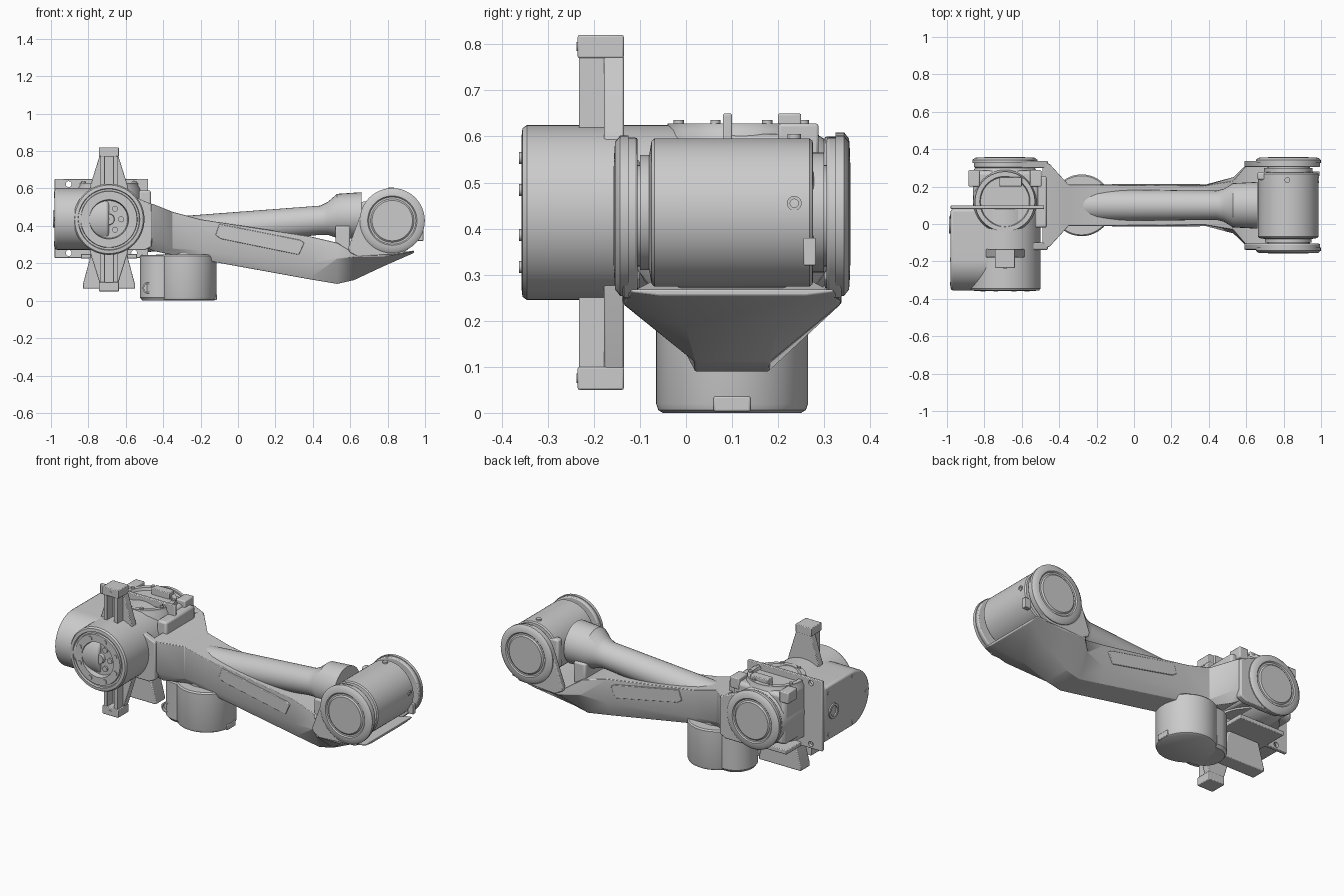
import bpy, bmesh
from math import sin, cos, pi

if "Cube" in bpy.data.objects:
    bpy.data.objects.remove(bpy.data.objects["Cube"])

YC = 0.10                     # centre plane of the arm
ELBOW = (0.825, 0.428)        # x, z of the right joint
WRIST = (-0.69, 0.435)        # x, z of the left joint


def place(axis, u, v, t):
    return {'X': (t, u, v), 'Y': (u, t, v), 'Z': (u, v, t)}[axis]


def finish(name, bm, bevel=0):
    bmesh.ops.recalc_face_normals(bm, faces=bm.faces)
    me = bpy.data.meshes.new(name)
    bm.to_mesh(me)
    bm.free()
    ob = bpy.data.objects.new(name, me)
    bpy.context.collection.objects.link(ob)
    if bevel:
        m = ob.modifiers.new("bevel", 'BEVEL')
        m.width, m.segments = bevel, 2
        m.limit_method, m.angle_limit = 'ANGLE', 0.7
    return ob


def circle(c, r, n=48):
    return [(c[0] + r * cos(2 * pi * i / n), c[1] + r * sin(2 * pi * i / n)) for i in range(n)]


def loft(name, rings, bevel=0):
    bm = bmesh.new()
    vs = [[bm.verts.new(p) for p in ring] for ring in rings]
    n = len(vs[0])
    for a, b in zip(vs, vs[1:]):
        for i in range(n):
            j = (i + 1) % n
            bm.faces.new((a[i], a[j], b[j], b[i]))
    bm.faces.new(vs[0])
    bm.faces.new(vs[-1])
    return finish(name, bm, bevel)


def lathe(name, axis, c, profile, n=48, bevel=0):
    """profile: (radius, position along axis)"""
    return loft(name, [[place(axis, u, v, t) for u, v in circle(c, r, n)] for r, t in profile], bevel)


def hull(name, axis, pts, t0, t1, bevel=0):
    """Convex outline extruded along an axis."""
    bm = bmesh.new()
    for t in (t0, t1):
        for u, v in pts:
            bm.verts.new(place(axis, u, v, t))
    out = bmesh.ops.convex_hull(bm, input=bm.verts)
    junk = [g for g in out["geom_interior"] + out["geom_unused"] if isinstance(g, bmesh.types.BMVert)]
    bmesh.ops.delete(bm, geom=list(set(junk)), context='VERTS')
    bmesh.ops.dissolve_limit(bm, angle_limit=0.01, verts=bm.verts, edges=bm.edges)
    return finish(name, bm, bevel)


def box(name, x0, x1, y0, y1, z0, z1, bevel=0):
    return hull(name, 'Z', [(x0, y0), (x1, y0), (x1, y1), (x0, y1)], z0, z1, bevel)


def cut(ob, cutters):
    for c in cutters:
        m = ob.modifiers.new("cut", 'BOOLEAN')
        m.operation, m.object, m.solver = 'DIFFERENCE', c, 'EXACT'
        c.hide_render = True
        c.hide_set(True)


# Lower link beam: x, bottom half width and z, middle half width and z, top half width and z
beam = [(-0.49, .19, .285, .235, .36, .235, .525), (-0.45, .17, .265, .22, .33, .22, .515),
        (-0.35, .09, .245, .11, .28, .11, .475), (-0.20, .085, .22, .11, .27, .11, .435),
        (0.38, .08, .115, .11, .20, .105, .345), (0.53, .08, .09, .15, .225, .13, .31),
        (0.62, .08, .11, .235, .235, .235, .255), (0.78, .10, .185, .235, .235, .235, .245),
        (0.94, .16, .255, .22, .262, .22, .268)]
loft("link_beam", [[(x, YC + s * w, z) for s, w, z in
                    ((-1, wb, zb), (1, wb, zb), (1, wm, zm), (1, wt, zt), (-1, wt, zt), (-1, wm, zm))]
                   for x, wb, zb, wm, zm, wt, zt in beam], 0.008)

# Inner tube with flared socket, running over the beam
tube = [(-0.48, .35, .09), (-0.25, .37, .086), (0.44, .43, .078), (0.48, .44, .088),
        (0.53, .453, .118), (0.66, .455, .125)]
loft("link_tube", [[(x, YC + u, z + v) for u, v in circle((0, 0), r, 32)] for x, z, r in tube])
box("tube_saddle", 0.52, 0.60, -0.02, 0.22, 0.27, 0.40, 0.01)

# Forks, end caps and side panels, mirrored about the arm plane
for s, side in ((-1, "front"), (1, "back")):
    def yy(d):
        return YC + s * d
    hull("elbow_fork_" + side, 'Y', circle(ELBOW, .170) + [(.59, .285), (.595, .26), (.64, .235), (.88, .25)],
         yy(.205), yy(.238), 0.006)
    hull("wrist_fork_" + side, 'Y', circle(WRIST, .165) + [(-.46, .515), (-.46, .29), (-.50, .27)],
         yy(.20), yy(.238), 0.006)
    for nm, c in (("elbow", ELBOW), ("wrist", WRIST)):
        lathe(f"{nm}_cap_{side}", 'Y', c,
              [(.174, yy(.225)), (.174, yy(.243)), (.160, yy(.254)), (.132, yy(.256)), (.126, yy(.250)),
               (.116, yy(.250)), (.108, yy(.257)), (.01, yy(.257))])
        lathe(f"{nm}_bearing_{side}", 'Y', c, [(.11, yy(.16)), (.11, yy(.22))])
    hull("side_panel_" + side, 'Y', [(-.10, .41), (.33, .325), (.355, .31), (.325, .245), (-.09, .33), (-.12, .35)],
         yy(.09), yy(.113), 0.003)

# Elbow motor drum
lathe("elbow_drum", 'Y', (.825, .435),
      [(.125, -.10), (.125, -.08), (.155, -.075), (.161, -.068), (.161, .268), (.155, .275), (.13, .276), (.13, .30)], 64)
box("drum_connector", .955, .992, .255, .282, .32, .38, 0.003)
box("drum_rib", .66, .95, .235, .278, .36, .53, 0.01)
lathe("drum_port", 'X', (.235, .455), [(.016, .95), (.016, .989), (.009, .989), (.009, .980)], 20)
lathe("drum_screw", 'Z', (.82, .235), [(.015, .55), (.015, .605)], 16)

# Base can with side lobe
can = [(.150, 0), (.160, .006), (.165, .02), (.165, .238), (.158, .246)]
lathe("base_can", 'Z', (-.28, YC), can, 64)
loft("base_lobe", [[(max(-1, cos(a)) * (.115 - d) - .41 + (.12 if cos(a) > 0 else 0), YC + sin(a) * (.12 - d), z)
                    for a in [2 * pi * i / 40 for i in range(40)]]
                   for d, z in ((.012, .002), (0, .018), (0, .238), (.006, .245))])
lathe("base_port", 'Y', (-.48, .068), [(.03, .05), (.03, -.005), (.022, -.005), (.022, .01)], 24)
box("base_connector", -.15, -.113, .06, .14, .003, .036, 0.004)
lathe("base_neck", 'Z', (-.29, YC), [(.10, .24), (.10, .32)])

# Wrist gear body between the forks
lathe("wrist_core", 'Y', WRIST, [(.172, .0), (.172, .28), (.16, .30)])
lathe("wrist_turret", 'Z', (-.69, .12),
      [(.17, .29), (.17, .60), (.16, .615), (.16, .628), (.135, .628), (.13, .612), (.02, .612)], 64)
box("wrist_block", -.86, -.51, .08, .285, .30, .605, 0.02)
for x in (-.855, -.525):
    box("wrist_lug", x - .03, x + .03, .20, .288, .56, .628, 0.006)
box("wrist_clip", -.72, -.60, .20, .25, .60, .65, 0.004)
box("wrist_side_bracket", -.53, -.465, -.02, .255, .33, .59, 0.012)
for i in range(8):
    a = pi * (i + .5) / 4
    lathe("turret_bolt", 'Z', (-.69 + .147 * cos(a), .12 + .147 * sin(a)), [(.011, .62), (.011, .636)], 12)

# Mounting plate with four corner holes
plate = box("mounting_plate", -.98, -.48, .08, .10, .228, .65, 0.004)
cut(plate, [lathe("hole_cutter", 'Y', (x, z), [(.016, .05), (.016, .13)], 20)
            for x in (-.905, -.555) for z in (.255, .623)])

# Tool motor housing: drum facing front plus a round-nosed side box
lathe("tool_drum", 'Y', WRIST,
      [(.19, .08), (.19, -.345), (.183, -.355), (.165, -.357), (.162, -.345), (.152, -.345),
       (.150, -.357), (.105, -.357), (.10, -.325), (.03, -.325), (.028, -.345), (.01, -.345)], 64)
hull("tool_side_housing", 'X', circle((-.190, .437), .165) + [(.08, .602), (.08, .272)], -.98, -.69, 0.012)
lathe("side_port", 'X', (-.005, .437), [(.045, -.97), (.045, -.988), (.03, -.988), (.03, -.98)], 24)
for y, z in ((.04, .56), (.04, .31), (-.19, .575), (-.19, .30), (-.32, .437)):
    lathe("side_screw", 'X', (y, z), [(.010, -.97), (.010, -.984)], 12)
for i in range(8):
    a = pi * (i + .5) / 4
    lathe("flange_bolt", 'Y', (WRIST[0] + .128 * cos(a), WRIST[1] + .128 * sin(a)),
          [(.013, -.35), (.013, -.362)], 12)
for i in range(6):
    a = pi * i / 3
    lathe("hub_bolt", 'Y', (WRIST[0] + .065 * cos(a), WRIST[1] + .065 * sin(a)), [(.016, -.32), (.016, -.335)], 12)

# Tool arms above and below the drum, mirrored in z
for s, nm in ((1, "upper"), (-1, "lower")):
    def zz(d):
        return WRIST[1] + s * d
    x = WRIST[0]
    box(nm + "_tool_head", x - .053, x + .053, -.235, -.135, *sorted((zz(.335), zz(.385))), 0.004)
    hull(nm + "_tool_web", 'Y', [(x - .05, zz(.34)), (x + .05, zz(.34)), (x + .10, zz(.18)), (x + .115, zz(.10)),
                                 (x - .115, zz(.10)), (x - .10, zz(.18))], -.178, -.135, 0.004)
    for e in (-1, 1):
        box(nm + "_tool_rail", x + e * .034 - .012, x + e * .034 + .012, -.232, -.17,
            *sorted((zz(.15), zz(.34))), 0.002)
    for d in (.21, .28, .36):
        lathe(nm + "_tool_bolt", 'Y', (x, zz(d)), [(.010, -.17), (.010, -.184 if d < .34 else -.238)], 12)

# Flared foot bracket under the wrist
hull("foot_bracket", 'Y', [(-.78, .27), (-.60, .27), (-.55, .085), (-.55, .065), (-.83, .065), (-.83, .085)],
     .0, .09, 0.005)
box("foot_shelf", -.84, -.54, .03, .24, .225, .25, 0.004)

for ob in bpy.context.scene.objects:
    ob.select_set(not ob.hide_render)
    if not ob.hide_render:
        bpy.context.view_layer.objects.active = ob
bpy.ops.object.shade_smooth_by_angle(angle=0.6)
